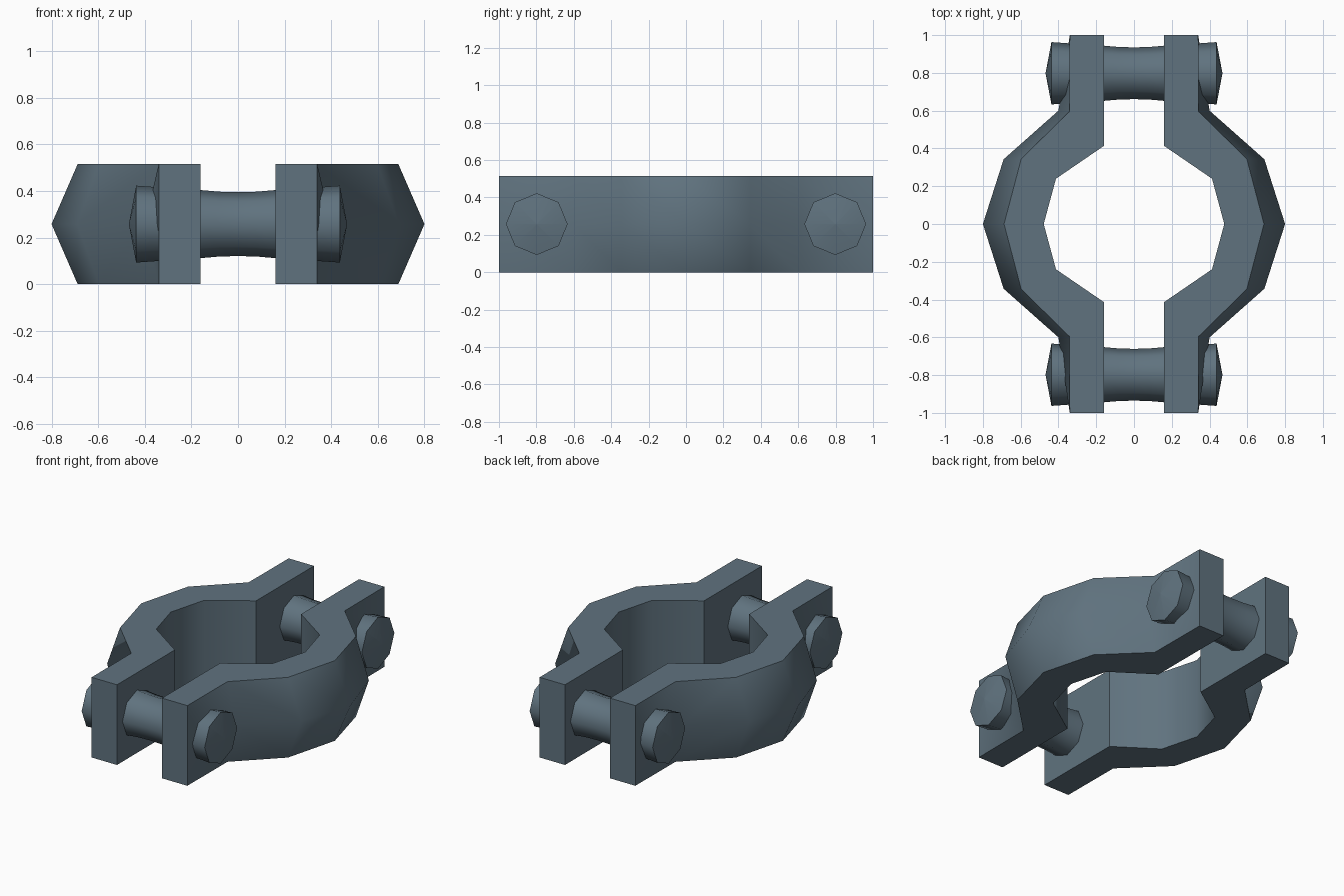
import bpy, bmesh, math

if "Cube" in bpy.data.objects:
    bpy.data.objects.remove(bpy.data.objects["Cube"])

H = 0.515          # clamp height
MID = H / 2

steel = bpy.data.materials.new("slate_steel")
steel.diffuse_color = (0.117, 0.171, 0.212, 1)
steel.use_nodes = True
steel.node_tree.nodes["Principled BSDF"].inputs["Base Color"].default_value = steel.diffuse_color


def loft(name, rings, smooth=50):
    """Closed skin through a series of equal-sized rings, capped at both ends."""
    bm = bmesh.new()
    loops = [[bm.verts.new(p) for p in ring] for ring in rings]
    n = len(loops[0])
    for a, b in zip(loops, loops[1:]):
        for i in range(n):
            j = (i + 1) % n
            bm.faces.new((a[i], a[j], b[j], b[i]))
    bm.faces.new(loops[0])
    bm.faces.new(loops[-1])
    bmesh.ops.remove_doubles(bm, verts=bm.verts, dist=1e-5)
    bmesh.ops.recalc_face_normals(bm, faces=bm.faces)
    me = bpy.data.meshes.new(name)
    bm.to_mesh(me)
    bm.free()
    me.materials.append(steel)
    ob = bpy.data.objects.new(name, me)
    bpy.context.collection.objects.link(ob)
    bpy.ops.object.select_all(action='DESELECT')
    ob.select_set(True)
    bpy.context.view_layer.objects.active = ob
    bpy.ops.object.shade_smooth_by_angle(angle=math.radians(smooth))
    return ob


# Clamp halves: (x, y) of the inner wall, outer rim and bulging mid ridge
stations = [
    ((0.16, 1.00), (0.34, 1.00), (0.34, 1.00)),
    ((0.16, 0.413), (0.342, 0.595), (0.40, 0.60)),
    ((0.413, 0.24), (0.597, 0.345), (0.69, 0.343)),
    ((0.478, 0.00), (0.688, 0.00), (0.80, 0.00)),
]


def section(st, sx, sy):
    (xi, yi), (xo, yo), (xm, ym) = st
    return [(sx * x, sy * y, z) for x, y, z in (
        (xi, yi, 0), (xo, yo, 0), (xm, ym, MID), (xo, yo, H), (xi, yi, H))]


for side, sx in (("right", 1), ("left", -1)):
    rings = [section(s, sx, 1) for s in stations]
    rings += [section(s, sx, -1) for s in reversed(stations[:-1])]
    loft(side + "_clamp_half", rings)

# Bolts: waisted eight-sided shafts flaring into shallow pointed heads
half = [(0.0, 0.137), (0.08, 0.139), (0.16, 0.146), (0.34, 0.158),
        (0.437, 0.165), (0.468, 0.002)]
profile = [(-x, r) for x, r in reversed(half[1:])] + half
for end, y in (("front", -0.798), ("back", 0.798)):
    rings = [[(x, y + r * math.cos(k * math.pi / 4), MID + r * math.sin(k * math.pi / 4))
              for k in range(8)] for x, r in profile]
    loft(end + "_bolt", rings)
